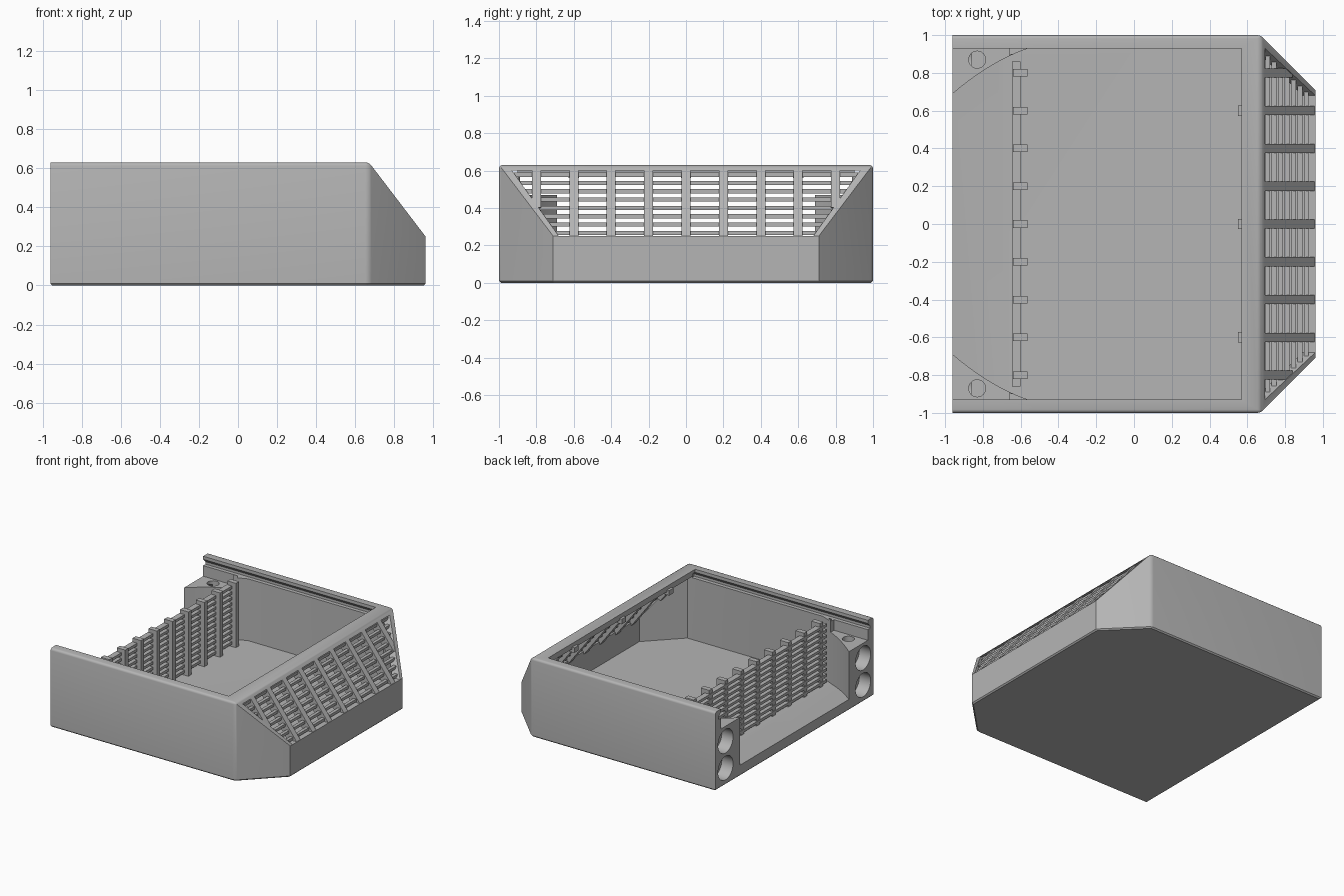
import bpy, bmesh, math
from mathutils import Vector

cube = bpy.data.objects.get("Cube")
if cube:
    bpy.data.objects.remove(cube, do_unlink=True)

grey = bpy.data.materials.new("plain grey")
grey.use_nodes = True
COLOUR = (0.46, 0.46, 0.46, 1)
grey.diffuse_color = COLOUR
grey.node_tree.nodes["Principled BSDF"].inputs["Base Color"].default_value = COLOUR

SLOPE_POINT = Vector((0.67, 0, 0.63))
SLOPE_NORMAL = Vector((0.38, 0, 0.29)).normalized()


def finish(bm, name):
    bmesh.ops.recalc_face_normals(bm, faces=bm.faces)
    mesh = bpy.data.meshes.new(name)
    bm.to_mesh(mesh)
    bm.free()
    mesh.materials.append(grey)
    obj = bpy.data.objects.new(name, mesh)
    bpy.context.collection.objects.link(obj)
    return obj


def prism(outline, axis, lo, hi, bm=None):
    """Extrude a 2D outline along an axis: (y,z) for x, (x,z) for y, (x,y) for z."""
    if bm is None:
        bm = bmesh.new()
    place = {"x": lambda a, b, t: (t, a, b), "y": lambda a, b, t: (a, t, b),
             "z": lambda a, b, t: (a, b, t)}[axis]
    low, high = [[bm.verts.new(place(a, b, t)) for a, b in outline] for t in (lo, hi)]
    bm.faces.new(low)
    bm.faces.new(high)
    for i in range(len(low)):
        j = (i + 1) % len(low)
        bm.faces.new((low[i], low[j], high[j], high[i]))
    return bm


def box(bm, x0, x1, y0, y1, z0, z1):
    return prism([(x0, y0), (x1, y0), (x1, y1), (x0, y1)], "z", z0, z1, bm)


def mirrored(points):
    return points + [(x, -y) for x, y in reversed(points)]


def slice_slope(bm, inset):
    bmesh.ops.recalc_face_normals(bm, faces=bm.faces)
    bmesh.ops.bisect_plane(bm, geom=bm.verts[:] + bm.edges[:] + bm.faces[:], dist=0.001,
                           plane_co=SLOPE_POINT - SLOPE_NORMAL * inset,
                           plane_no=SLOPE_NORMAL, clear_outer=True)
    bmesh.ops.holes_fill(bm, edges=[e for e in bm.edges if e.is_boundary])
    bmesh.ops.recalc_face_normals(bm, faces=bm.faces)


def cut(target, bm):
    cutter = finish(bm, "cutter")
    cutter.hide_render = True
    mod = target.modifiers.new("cut", "BOOLEAN")
    mod.operation, mod.solver, mod.object = "DIFFERENCE", "EXACT", cutter
    bpy.context.view_layer.objects.active = target
    bpy.ops.object.modifier_apply(modifier=mod.name)
    bpy.data.objects.remove(cutter, do_unlink=True)


def smooth(obj):
    bpy.ops.object.select_all(action="DESELECT")
    obj.select_set(True)
    bpy.context.view_layer.objects.active = obj
    bpy.ops.object.shade_smooth_by_angle(angle=math.radians(30))


def slope_x(z):
    return 0.67 + (0.63 - z) * 0.763


def is_rim(edge):
    """Top edges except the open end, and the upright edges at the chamfers."""
    a, b = [v.co for v in edge.verts]
    top = min(a.z, b.z) > 0.6 and max(a.x, b.x) > -0.9
    upright = max(abs(a.x - 0.67), abs(b.x - 0.67)) < 0.01 and a.y * b.y > 0
    return top or upright


# Outer body: chamfered plan, sloped end, softened rim and base
bm = prism(mirrored([(-0.96, 1), (0.67, 1), (0.96, 0.71)]), "z", 0, 0.63)
slice_slope(bm, 0)
bmesh.ops.bevel(bm, geom=[e for e in bm.edges if is_rim(e)], offset=0.018, segments=3,
                profile=0.5, affect="EDGES")
base = [e for e in bm.edges if max(v.co.z for v in e.verts) < 0.001]
bmesh.ops.bevel(bm, geom=base, offset=0.01, segments=1, profile=0.5, affect="EDGES")
shell = finish(bm, "shell")

# Main cavity, with curved corner posts left standing and a ramp up to the sill
arc = [(-0.96 + 0.4 * t, 0.69 + 0.24 * (1.42 * t - 0.42 * t * t)) for t in [i / 10 for i in range(11)]]
bm = prism(mirrored([(-2, 0.69)] + arc + [(0.64, 0.93), (0.89, 0.68)]), "z", 0.06, 0.585)
slice_slope(bm, 0.05)
bmesh.ops.bisect_plane(bm, geom=bm.verts[:] + bm.edges[:] + bm.faces[:],
                       plane_co=(-0.68, 0, 0), plane_no=(1, 0, 0))
for v in bm.verts:
    if v.co.z < 0.07 and v.co.x < -0.68:
        v.co.z += (-0.68 - v.co.x) * 0.1
cut(shell, bm)

# Top opening, space over the posts, and lid grooves along the side walls
cut(shell, box(None, -2, 0.57, -0.93, 0.93, 0.575, 0.8))
cut(shell, box(None, -2, -0.66, -0.93, 0.93, 0.47, 0.8))
for s in (-1, 1):
    cut(shell, prism([(s * 0.9, 0.555), (s * 0.96, 0.555), (s * 0.96, 0.575), (s * 0.93, 0.605), (s * 0.9, 0.605)],
                     "x", -2, 0.6))

# Window in the sloped end
cut(shell, prism([(-0.93, 0.6), (0.93, 0.6), (0.68, 0.25), (-0.68, 0.25)], "x", 0.6, 1.2))

# Round sockets in the ends of the posts and screw holes in their tops
ring = [(math.cos(i * math.pi / 16), math.sin(i * math.pi / 16)) for i in range(32)]
for s in (-1, 1):
    for z in (0.135, 0.35):
        cut(shell, prism([(s * 0.87 + 0.095 * a, z + 0.095 * b) for a, b in ring], "x", -1.2, -0.86))
    cut(shell, prism([(-0.83 + 0.045 * a, s * 0.87 + 0.045 * b) for a, b in ring], "z", 0.38, 0.6))
smooth(shell)

ROWS = [0.534 - 0.0445 * i for i in range(11)]
POSTS = [-0.8 + 0.2 * i for i in range(9)]

# Inner grille near the open end
bm = bmesh.new()
for y in POSTS:
    box(bm, -0.64, -0.565, y - 0.02, y + 0.02, 0.05, 0.575)
finish(bm, "inner_grille_posts")
bm = bmesh.new()
for z in ROWS:
    box(bm, -0.645, -0.6, -0.86, 0.86, z - 0.011, z + 0.011)
finish(bm, "inner_grille_bars")

# Ribs on the sloped end, just under the slope and reaching inward
bm = bmesh.new()
for y in POSTS:
    top = 0.61
    low = 0.25 if abs(y) < 0.7 else 0.6 - (0.94 - abs(y)) / 0.714
    outer = [(slope_x(z) - 0.004, z) for z in (top, low)]
    inner = [(x - 0.07, z - 0.02) for x, z in reversed(outer)]
    prism(outer + inner, "y", y - 0.024, y + 0.024, bm)
finish(bm, "sloped_ribs")

# Horizontal slats behind the ribs
bm = bmesh.new()
for z in [0.578] + ROWS:
    if z > 0.25:
        half = 0.94 - (0.6 - z) * 0.714
        x = slope_x(z) - 0.035
        box(bm, x - 0.013, x + 0.013, -half, half, z - 0.011, z + 0.011)
finish(bm, "sloped_slats")

# Small catches under the front rim
bm = bmesh.new()
for y in (-0.6, 0, 0.6):
    box(bm, 0.55, 0.6, y - 0.027, y + 0.027, 0.56, 0.6)
finish(bm, "lid_catches")
